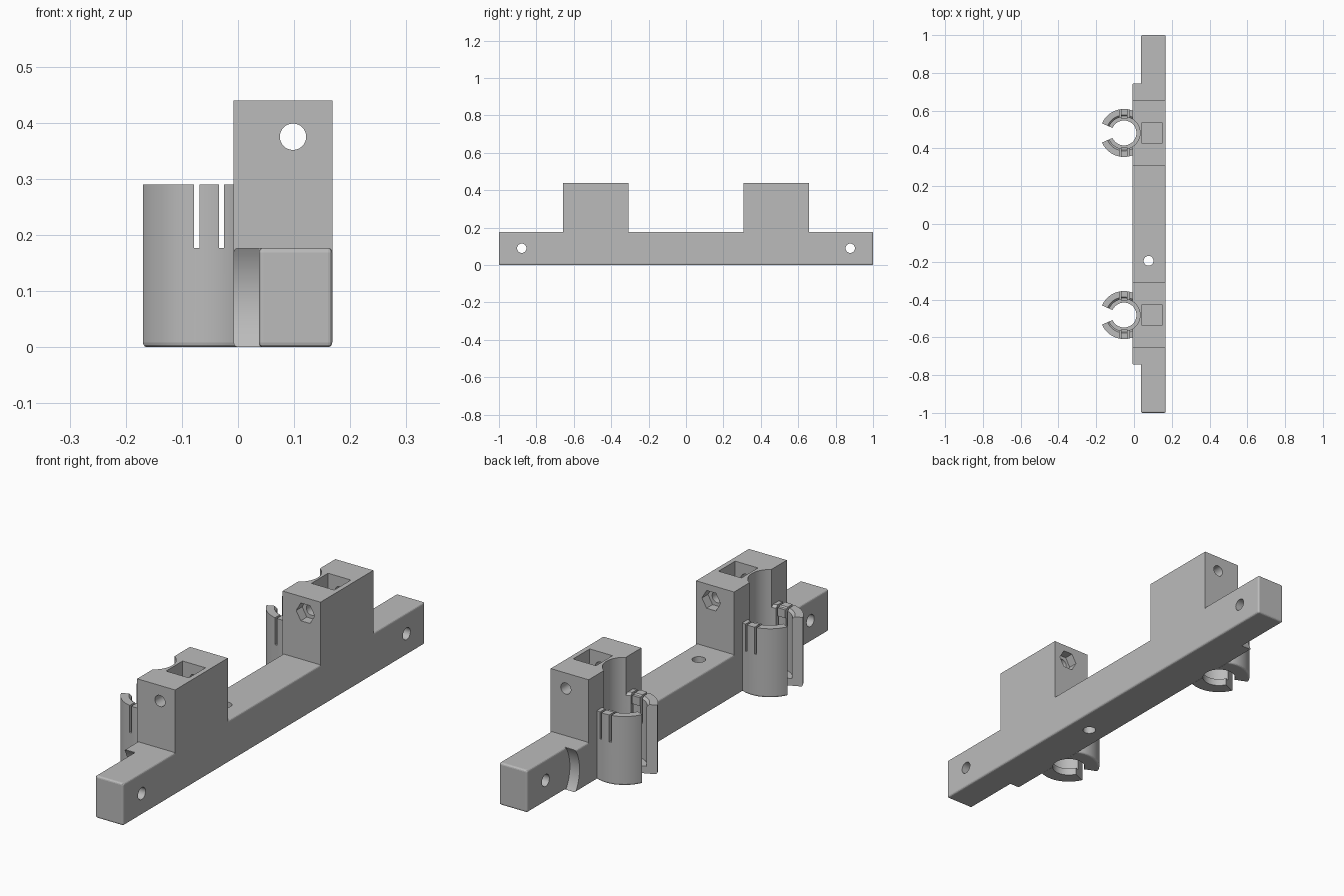
import bpy, bmesh
from math import pi, radians, tan
from mathutils import Matrix

if "Cube" in bpy.data.objects:
    bpy.data.objects.remove(bpy.data.objects["Cube"])

# Single plain plastic colour
grey = bpy.data.materials.new("plain_grey")
grey.use_nodes = True
colour = (0.5, 0.5, 0.5, 1)
grey.diffuse_color = colour
grey.node_tree.nodes["Principled BSDF"].inputs["Base Color"].default_value = colour

# Main dimensions
RIGHT, LEFT, INNER = 0.168, -0.008, 0.037
RAIL_H, CLIP_H, BLOCK_H = 0.177, 0.29, 0.44
CLIP_X, CLIP_Y = -0.053, 0.482
BORE, LIP, OUTER = 0.085, 0.066, 0.127
ROUND = 0.008


def to_object(bm, name):
    if bm.calc_volume(signed=True) < 0:
        bmesh.ops.reverse_faces(bm, faces=bm.faces)
    mesh = bpy.data.meshes.new(name)
    bm.to_mesh(mesh)
    bm.free()
    mesh.materials.append(grey)
    obj = bpy.data.objects.new(name, mesh)
    bpy.context.collection.objects.link(obj)
    return obj


def box(name, x, y, z, rounded=None):
    """Box from ranges; rounded(edge) picks the edges to fillet."""
    bm = bmesh.new()
    bmesh.ops.create_cube(bm, size=1)
    for v in bm.verts:
        v.co = [(a + b) / 2 + c * (b - a) for (a, b), c in zip((x, y, z), v.co)]
    if rounded:
        bmesh.ops.bevel(bm, geom=[e for e in bm.edges if rounded(e)], offset=ROUND,
                        segments=3, profile=0.5, affect='EDGES')
    return to_object(bm, name)


def rod(name, axis, centre, r, length, sides=32, r_end=None, twist=0, round_base=False):
    """Cylinder or cone along an axis, centred at a point."""
    bm = bmesh.new()
    bmesh.ops.create_cone(bm, cap_ends=True, segments=sides, radius1=r,
                          radius2=r if r_end is None else r_end, depth=length)
    if round_base:
        rim = [e for e in bm.edges if all(v.co.z < 0 for v in e.verts)]
        bmesh.ops.bevel(bm, geom=rim, offset=ROUND, segments=3, profile=0.5, affect='EDGES')
    turn = {'X': Matrix.Rotation(pi / 2, 4, 'Y'), 'Y': Matrix.Rotation(pi / 2, 4, 'X'),
            'Z': Matrix.Identity(4)}[axis]
    bm.transform(Matrix.Translation(centre) @ turn @ Matrix.Rotation(twist, 4, 'Z'))
    return to_object(bm, name)


def combine(target, tools, operation='DIFFERENCE'):
    """Apply each boolean, then discard the tool."""
    for tool in tools:
        mod = target.modifiers.new("shape", 'BOOLEAN')
        mod.operation, mod.object, mod.solver = operation, tool, 'EXACT'
        deps = bpy.context.evaluated_depsgraph_get()
        mesh = bpy.data.meshes.new_from_object(target.evaluated_get(deps))
        target.modifiers.clear()
        target.data = mesh
        bpy.data.objects.remove(tool)


def stepped_bore(y):
    """Wide bore standing on a narrow lip."""
    return [rod("bore", 'Z', (CLIP_X, y, 0.53), BORE, 1, 48),
            rod("lip_bore", 'Z', (CLIP_X, y, 0), LIP, 0.5, 48)]


def mouth_cutter(y):
    """Wedge that flares outwards from near the bore axis."""
    obj = box("mouth", (CLIP_X - 0.2, CLIP_X - 0.01), (y - 1, y + 1), (-0.1, 0.5))
    for v in obj.data.vertices:
        half = (CLIP_X - v.co.x) * tan(radians(23.5))
        v.co.y = y + half if v.co.y > y else y - half
    return obj


def along_y(e):
    return abs(e.verts[0].co.y - e.verts[1].co.y) > 0.1


# Rail with a wider middle whose ends are scooped around the end screw holes
rail = box("rail", (INNER, RIGHT), (-1, 1), (0, RAIL_H), lambda e: True)
middle = box("middle", (LEFT, 0.1), (-0.743, 0.743), (0, RAIL_H),
             lambda e: along_y(e) and e.verts[0].co.x < 0)
combine(middle, [rod("scoop", 'X', (INNER - 0.1, s * 0.878, RAIL_H / 2), 0.161, 0.2, 64)
                 for s in (-1, 1)])
combine(rail, [middle], 'UNION')
holes = [rod("end_hole", 'X', (0.1, s * 0.878, 0.09), 0.025, 0.4) for s in (-1, 1)]
holes.append(rod("centre_hole", 'Z', (0.077, -0.195, 0.1), 0.026, 0.5))
for s in (-1, 1):
    holes += stepped_bore(s * CLIP_Y)
combine(rail, holes)

# Clamp block with square pocket, cross screw hole and inward nut recess
y = -CLIP_Y
block = box("front_clamp_block", (LEFT, RIGHT), (y - 0.175, y + 0.175), (0.1, BLOCK_H))
combine(block, stepped_bore(y) + [
    box("pocket", (0.042, 0.148), (y - 0.055, y + 0.055), (0.3, 0.6)),
    rod("screw_hole", 'Y', (0.098, y, 0.375), 0.0235, 0.6),
    rod("nut_recess", 'Y', (0.098, y + 0.175, 0.375), 0.043, 0.08, 6, twist=pi / 6)])

# Snap clip: open ring with a slit tab on each flank
clip = rod("front_clip", 'Z', (CLIP_X, y, CLIP_H / 2), OUTER, CLIP_H, 64, round_base=True)
cuts = stepped_bore(y) + [
    rod("rim_chamfer", 'Z', (CLIP_X, y, CLIP_H), BORE - 0.01, 0.04, 48, BORE + 0.03),
    mouth_cutter(y), box("rail_side", (-0.003, 0.3), (y - 0.3, y + 0.3), (-0.1, 0.5))]
for x in (-0.078, -0.034):
    cuts.append(box("slit", (x, x + 0.009), (y - 0.3, y + 0.3), (RAIL_H, 0.5)))
combine(clip, cuts)

# Small catch on the inside of each tab
front_parts = [block, clip]
for t, side in ((-1, "outer"), (1, "inner")):
    ys = sorted((y + t * 0.077, y + t * 0.1))
    front_parts.append(box(f"front_{side}_catch", (-0.069, -0.034), ys, (0.25, CLIP_H - 0.005)))

# Mirror the clamp to the back end
parts = [rail] + front_parts
for part in front_parts:
    mesh = part.data.copy()
    mesh.transform(Matrix.Diagonal((1, -1, 1, 1)))
    mesh.flip_normals()
    twin = bpy.data.objects.new(part.name.replace("front", "back"), mesh)
    bpy.context.collection.objects.link(twin)
    parts.append(twin)

# Smooth the round walls and keep crisp edges
bpy.ops.object.select_all(action='DESELECT')
for obj in parts:
    obj.select_set(True)
bpy.context.view_layer.objects.active = rail
bpy.ops.object.shade_smooth_by_angle(angle=radians(12))
